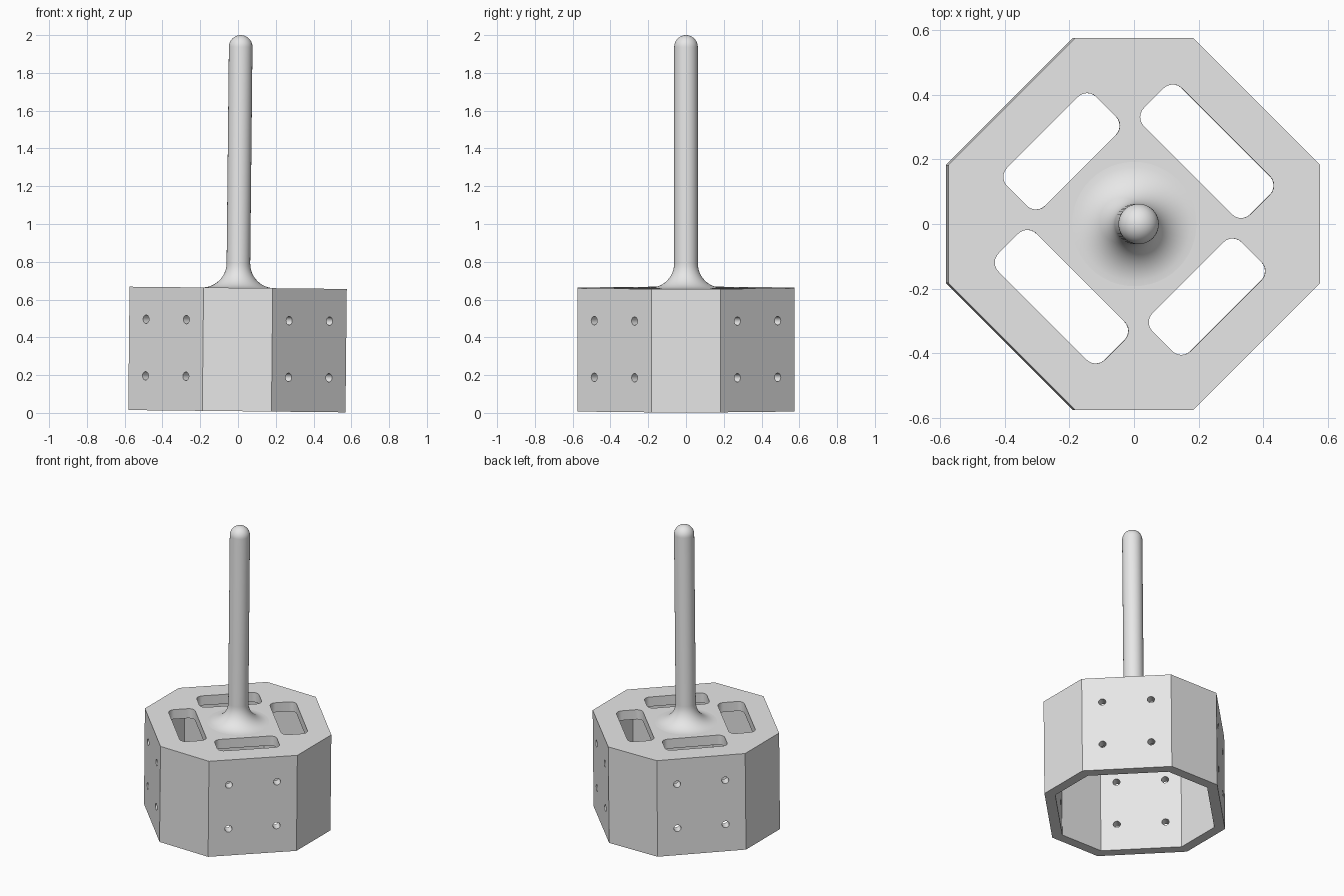
import bpy, bmesh, math
from mathutils import Matrix, Vector

if "Cube" in bpy.data.objects:
    bpy.data.objects.remove(bpy.data.objects["Cube"])

HEIGHT, WALL = 0.653, 0.065          # housing height and wall thickness
FLAT, DIAG = 0.575, 0.536            # centre distance of straight and diagonal sides
ROD_R, ROD_TOP, FILLET = 0.0625, 1.991, 0.13
TILT, BASE = math.radians(0.6), (-0.006, 0, 0.009)

grey = bpy.data.materials.new("light_grey")
grey.diffuse_color = (0.8, 0.8, 0.8, 1)
grey.use_nodes = True
grey.node_tree.nodes["Principled BSDF"].inputs["Base Color"].default_value = grey.diffuse_color


def octagon(flat, diag):
    c = diag * math.sqrt(2) - flat
    return [(flat, -c), (flat, c), (c, flat), (-c, flat),
            (-flat, c), (-flat, -c), (-c, -flat), (c, -flat)]


def rounded_rect(w, l, r, steps=6):
    pts = []
    for i, (sx, sy) in enumerate([(1, 1), (-1, 1), (-1, -1), (1, -1)]):
        for k in range(steps + 1):
            a = math.pi / 2 * (i + k / steps)
            pts.append((sx * (w / 2 - r) + r * math.cos(a),
                        sy * (l / 2 - r) + r * math.sin(a)))
    return pts


def add_prism(bm, pts, z0, z1, matrix=Matrix()):
    low = [bm.verts.new(matrix @ Vector((x, y, z0))) for x, y in pts]
    high = [bm.verts.new(matrix @ Vector((x, y, z1))) for x, y in pts]
    bm.faces.new(low[::-1])
    bm.faces.new(high)
    n = len(pts)
    for i in range(n):
        j = (i + 1) % n
        bm.faces.new((low[i], low[j], high[j], high[i]))


def make_object(name, bm):
    bmesh.ops.recalc_face_normals(bm, faces=bm.faces)
    mesh = bpy.data.meshes.new(name)
    bm.to_mesh(mesh)
    bm.free()
    mesh.materials.append(grey)
    obj = bpy.data.objects.new(name, mesh)
    bpy.context.collection.objects.link(obj)
    return obj


def select(obj):
    bpy.ops.object.select_all(action='DESELECT')
    obj.select_set(True)
    bpy.context.view_layer.objects.active = obj


def cut(obj, cutter):
    cutter.hide_render = True
    mod = obj.modifiers.new("cut", 'BOOLEAN')
    mod.operation, mod.solver, mod.object = 'DIFFERENCE', 'EXACT', cutter
    select(obj)
    bpy.ops.object.modifier_apply(modifier=mod.name)
    bpy.data.objects.remove(cutter)


# Eight-sided housing, open underneath
bm = bmesh.new()
add_prism(bm, octagon(FLAT, DIAG), 0, HEIGHT)
housing = make_object("housing", bm)

bm = bmesh.new()
add_prism(bm, octagon(FLAT - WALL, DIAG - WALL), -0.1, HEIGHT - WALL)
cut(housing, make_object("cavity_cutter", bm))

# Top slots (two lengths) and four bolt holes in each diagonal wall
bm = bmesh.new()
circle = [(0.0225 * math.cos(a), 0.0225 * math.sin(a))
          for a in (2 * math.pi * i / 20 for i in range(20))]
for i in range(4):
    turn = Matrix.Rotation(math.radians(45 + 90 * i), 4, 'Z')
    slot = rounded_rect(0.166, 0.39 if i % 2 else 0.465, 0.04)
    add_prism(bm, slot, 0.54, 0.75, turn @ Matrix.Translation((0.318, 0, 0)))
    for side in (-0.151, 0.151):
        for z in (0.182, 0.482):
            bore = Matrix.Translation((0, side, z)) @ Matrix.Rotation(math.pi / 2, 4, 'Y')
            add_prism(bm, circle, DIAG - WALL - 0.03, DIAG + 0.05, turn @ bore)
cut(housing, make_object("opening_cutter", bm))

# Round rod with flared foot and domed tip
profile = [(0, HEIGHT - 0.02), (ROD_R + FILLET, HEIGHT - 0.02)]
for k in range(13):
    a = math.pi / 2 * k / 12
    profile.append((ROD_R + FILLET * (1 - math.sin(a)),
                    HEIGHT + FILLET * (1 - math.cos(a))))
for k in range(11):
    a = math.pi / 2 * k / 10
    profile.append((ROD_R * math.cos(a) if k < 10 else 0,
                    ROD_TOP - ROD_R + ROD_R * math.sin(a)))
bm = bmesh.new()
verts = [bm.verts.new((r, 0, z)) for r, z in profile]
edges = [bm.edges.new(pair) for pair in zip(verts, verts[1:])]
bmesh.ops.spin(bm, geom=verts + edges, cent=(0, 0, 0), axis=(0, 0, 1),
               angle=2 * math.pi, steps=48)
bmesh.ops.remove_doubles(bm, verts=bm.verts, dist=0.0001)
rod = make_object("rod", bm)

# Smooth round surfaces, then lean the whole assembly slightly
for obj in (housing, rod):
    select(obj)
    bpy.ops.object.shade_smooth_by_angle(angle=math.radians(30))
    obj.rotation_euler = (0, TILT, 0)
    obj.location = BASE
